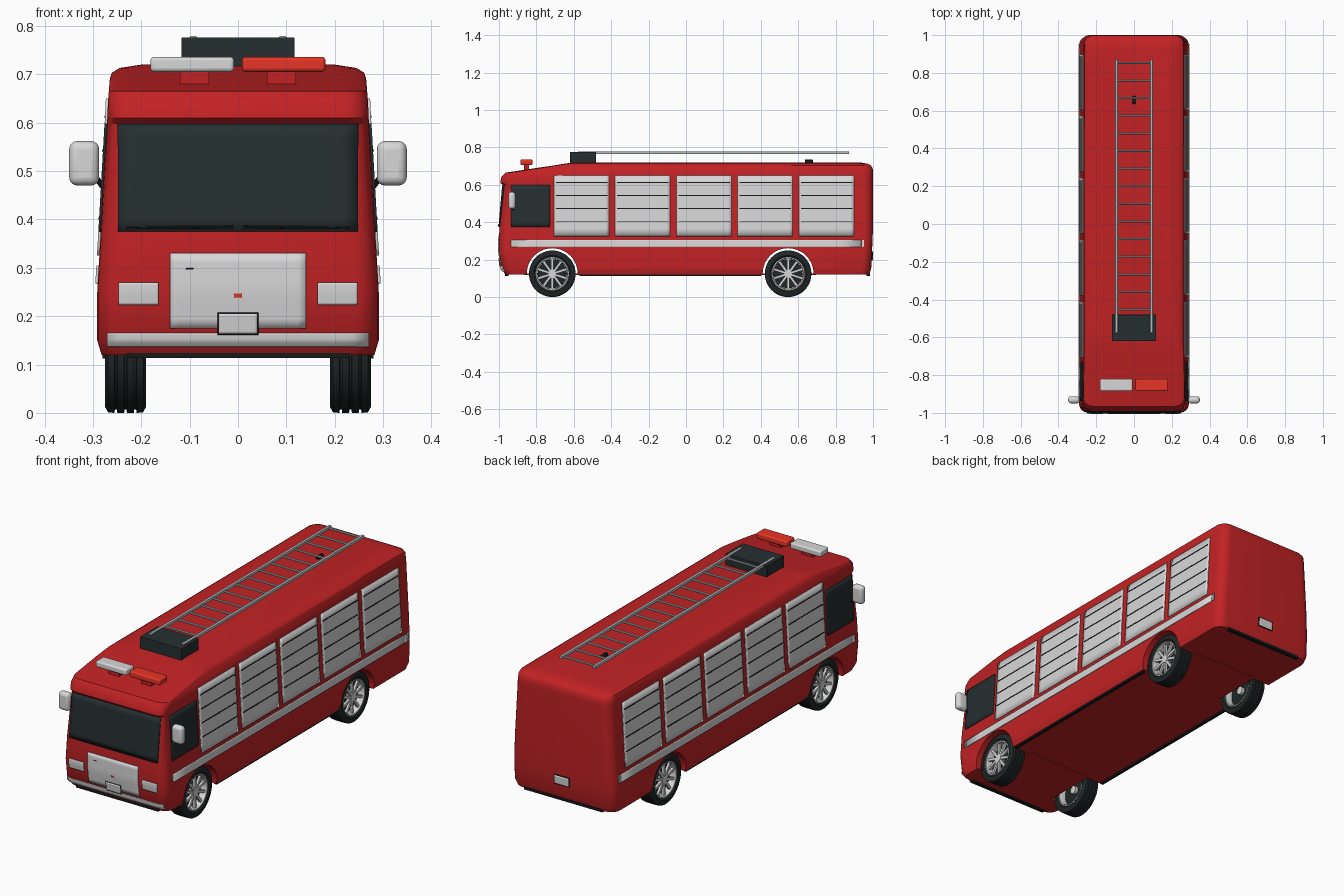
import bpy, bmesh, math
from mathutils import Vector, Matrix

if "Cube" in bpy.data.objects:
    bpy.data.objects.remove(bpy.data.objects["Cube"], do_unlink=True)


def material(name, colour, rough=0.5):
    m = bpy.data.materials.new(name)
    m.use_nodes = True
    m.diffuse_color = (*colour, 1)
    node = m.node_tree.nodes["Principled BSDF"]
    node.inputs["Base Color"].default_value = (*colour, 1)
    node.inputs["Roughness"].default_value = rough
    return m


RED = material("body_red", (0.54, 0.016, 0.018))
WHITE = material("panel_white", (0.68, 0.68, 0.68))
GLASS = material("dark_glass", (0.018, 0.028, 0.03))
TYRE = material("tyre_black", (0.014, 0.019, 0.019))
METAL = material("ladder_grey", (0.48, 0.49, 0.5))
BEACON = material("beacon_red", (0.8, 0.035, 0.02))
LINE = material("line_black", (0.008, 0.009, 0.01))

parts = []


def finish(name, bm, mat):
    bmesh.ops.recalc_face_normals(bm, faces=bm.faces)
    me = bpy.data.meshes.new(name)
    bm.to_mesh(me)
    bm.free()
    me.materials.append(mat)
    ob = bpy.data.objects.new(name, me)
    bpy.context.collection.objects.link(ob)
    parts.append(ob)
    return ob


def box(name, lo, hi, mat, bevel=0.0):
    bm = bmesh.new()
    lo, hi = Vector(lo), Vector(hi)
    bmesh.ops.create_cube(bm, size=1, matrix=Matrix.Translation((lo + hi) / 2)
                          @ Matrix.Diagonal((*(hi - lo), 1)))
    ob = finish(name, bm, mat)
    if bevel:
        mod = ob.modifiers.new("round", "BEVEL")
        mod.width, mod.segments = bevel, 4
    return ob


def rod(name, a, b, r, mat, sides=10):
    bm = bmesh.new()
    a, b = Vector(a), Vector(b)
    turn = (b - a).to_track_quat("Z", "Y").to_matrix().to_4x4()
    bmesh.ops.create_cone(bm, cap_ends=True, segments=sides, radius1=r, radius2=r,
                          depth=(b - a).length, matrix=Matrix.Translation((a + b) / 2) @ turn)
    return finish(name, bm, mat)


# Body outline by height: z, half width, front y, rear y
LEVELS = [(0.12, 0.282, -0.965, 0.98), (0.15, 0.291, -0.987, 0.99), (0.25, 0.291, -1.0, 0.995),
          (0.37, 0.284, -0.998, 1.0), (0.598, 0.271, -0.978, 1.0), (0.61, 0.270, -0.993, 1.0),
          (0.64, 0.269, -0.988, 1.0), (0.665, 0.267, -0.965, 1.0), (0.69, 0.265, -0.80, 0.998),
          (0.703, 0.261, -0.71, 0.988), (0.713, 0.245, -0.65, 0.97), (0.72, 0.20, -0.60, 0.93)]
CORNER = 0.05


def outline(z):
    for a, b in zip(LEVELS, LEVELS[1:]):
        if z <= b[0]:
            t = (z - a[0]) / (b[0] - a[0])
            return [p + (q - p) * t for p, q in zip(a[1:], b[1:])]
    return LEVELS[-1][1:]


def end_y(x, z, end):
    # y of the front (-1) or rear (+1) face, including the rounded corner
    w, front, rear = outline(z)
    d = min(max(abs(x) - (w - CORNER), 0), CORNER)
    inset = CORNER - math.sqrt(CORNER ** 2 - d * d)
    return front + inset if end < 0 else rear - inset


# Body shell: stacked rounded rectangles
bm = bmesh.new()
rings = []
for z, w, front, rear in LEVELS:
    ring = []
    for k, (sx, y) in enumerate([(1, rear), (-1, rear), (-1, front), (1, front)]):
        sy = 1 if y > 0 else -1
        for i in range(7):
            a = math.pi / 2 * (k + i / 6)
            ring.append(bm.verts.new((sx * (w - CORNER) + CORNER * math.cos(a),
                                      y - sy * CORNER + CORNER * math.sin(a), z)))
    rings.append(ring)
for r, s in zip(rings, rings[1:]):
    for i in range(len(r)):
        j = (i + 1) % len(r)
        bm.faces.new((r[i], r[j], s[j], s[i]))
bm.faces.new(rings[0][::-1])
bm.faces.new(rings[-1])
body = finish("body", bm, RED)

# Wheel arches cut through the body
AXLES = {"front": -0.715, "rear": 0.546}
for label, y in AXLES.items():
    cutter = rod("arch_cutter", (-0.5, y, 0.125), (0.5, y, 0.125), 0.136, RED, 48)
    mod = body.modifiers.new("arch", "BOOLEAN")
    mod.operation, mod.solver, mod.object = "DIFFERENCE", "EXACT", cutter
    bpy.context.view_layer.objects.active = body
    bpy.ops.object.modifier_apply(modifier=mod.name)
    parts.remove(cutter)
    bpy.data.objects.remove(cutter, do_unlink=True)
    box(label + "_floor", (-0.185, y - 0.15, 0.119), (0.185, y + 0.15, 0.125), RED)


def patch(name, face, u0, u1, z0, z1, mat, off=0.002):
    # Thin plate hugging the shell; face is left, right, front or rear
    bm = bmesh.new()
    rows = []
    for j in range(9):
        z = z0 + (z1 - z0) * j / 8
        row = []
        for i in range(17):
            u = u0 + (u1 - u0) * i / 16
            if face in ("left", "right"):
                s = 1 if face == "left" else -1
                co = (s * (outline(z)[0] + off), u, z)
            else:
                s = -1 if face == "front" else 1
                co = (u, end_y(u, z, s) + s * off, z)
            row.append(bm.verts.new(co))
        rows.append(row)
    for r, s in zip(rows, rows[1:]):
        for i in range(16):
            bm.faces.new((r[i], r[i + 1], s[i + 1], s[i]))
    ob = finish(name, bm, mat)
    mod = ob.modifiers.new("thickness", "SOLIDIFY")
    mod.thickness, mod.offset = 0.006, 0
    return ob


# Side windows, shutters and stripes
for side, s in (("left", 1), ("right", -1)):
    patch(side + "_window", side, -0.936, -0.727, 0.374, 0.598, GLASS)
    patch(side + "_stripe", side, -0.936, 0.936, 0.267, 0.305, WHITE)
    patch(side + "_stripe_end", side, 0.942, 0.952, 0.267, 0.305, WHITE)
    for i in range(5):
        y = -0.706 + 0.3275 * i
        patch(f"{side}_shutter_{i}", side, y, y + 0.294, 0.325, 0.65, WHITE)
        for k in range(4):
            z = 0.40 + 0.07 * k
            patch(f"{side}_slat_line_{i}_{k}", side, y + 0.01, y + 0.285, z, z + 0.005, LINE, 0.0035)
    box(side + "_sill", (s * 0.265, -0.57, 0.112), (s * 0.28, 0.4, 0.124), LINE)
    # Mirror on a short arm
    box(side + "_mirror", (s * 0.287, -0.95, 0.47), (s * 0.349, -0.912, 0.562), WHITE, 0.017)
    rod(side + "_mirror_arm", (s * 0.27, -0.925, 0.455), (s * 0.30, -0.93, 0.495), 0.006, LINE)
    patch(side + "_headlight", "front", s * 0.164, s * 0.247, 0.223, 0.27, WHITE)
    # Wiper
    rod(side + "_wiper", (s * 0.01, -1.004, 0.384), (s * 0.23, -1.0, 0.382), 0.003, LINE, 6)

# Front and rear details
patch("windscreen", "front", -0.248, 0.248, 0.375, 0.597, GLASS)
patch("grille_panel", "front", -0.141, 0.141, 0.175, 0.33, WHITE)
patch("front_bumper_stripe", "front", -0.27, 0.27, 0.138, 0.165, WHITE)
patch("front_plate_frame", "front", -0.042, 0.042, 0.161, 0.208, LINE, 0.004)
patch("front_plate", "front", -0.039, 0.039, 0.164, 0.205, WHITE, 0.0055)
patch("grille_badge", "front", -0.008, 0.008, 0.239, 0.247, BEACON, 0.0035)
patch("grille_latch", "front", -0.107, -0.092, 0.296, 0.299, LINE, 0.0035)
patch("rear_plate_frame", "rear", -0.042, 0.042, 0.196, 0.243, LINE)
patch("rear_plate", "rear", -0.039, 0.039, 0.199, 0.24, WHITE, 0.0035)
box("front_lip", (-0.23, -0.968, 0.113), (0.23, -0.95, 0.124), LINE)
box("rear_lip", (-0.22, 0.965, 0.113), (0.22, 0.985, 0.126), LINE)

# Roof lights
box("white_roof_light", (-0.181, -0.885, 0.705), (-0.008, -0.82, 0.736), WHITE, 0.008)
box("red_roof_light", (0.008, -0.885, 0.705), (0.181, -0.82, 0.736), BEACON, 0.008)
for s in (-1, 1):
    box("roof_light_foot", (s * 0.06, -0.865, 0.66), (s * 0.12, -0.84, 0.71), RED)

# Ladder and its mount
box("ladder_mount", (-0.117, -0.62, 0.70), (0.117, -0.48, 0.776), GLASS, 0.003)
for s in (-1, 1):
    box("ladder_rail", (s * 0.085, -0.577, 0.764), (s * 0.1, 0.872, 0.779), METAL, 0.003)
for i in range(15):
    y = -0.453 + 0.0933 * i
    rod(f"ladder_rung_{i}", (-0.09, y, 0.771), (0.09, y, 0.771), 0.0055, METAL, 8)
box("ladder_rest", (-0.008, 0.635, 0.715), (0.008, 0.678, 0.735), LINE, 0.005)


def lathe(name, profile, centre, s, mat, steps=48):
    # Closed profile of (x, radius) turned about the axle
    bm = bmesh.new()
    rings = [[bm.verts.new((centre[0] + s * x, centre[1] + r * math.cos(math.tau * i / steps),
                            centre[2] + r * math.sin(math.tau * i / steps)))
              for i in range(steps)] for x, r in profile]
    for a, b in zip(rings, rings[1:] + rings[:1]):
        for i in range(steps):
            j = (i + 1) % steps
            bm.faces.new((a[i], a[j], b[j], b[i]))
    return finish(name, bm, mat)


# Tyre section: rounded shoulders and three tread grooves
half = [(-0.034, 0.086), (-0.0425, 0.098), (-0.0425, 0.112), (-0.036, 0.1235)]
tread = []
for g in (-0.02, 0, 0.02):
    tread += [(g - 0.003, 0.1245), (g - 0.002, 0.118), (g + 0.002, 0.118), (g + 0.003, 0.1245)]
TYRE_SECTION = half + tread + [(-x, r) for x, r in reversed(half)]
RIM_SECTION = [(-0.036, 0.089), (-0.036, 0.083), (-0.025, 0.079), (0.025, 0.079), (0.037, 0.083),
               (0.037, 0.089)]

# Wheels with ten spokes
for label, y in AXLES.items():
    for side, s in (("left", 1), ("right", -1)):
        name = f"{label}_{side}_"
        c = Vector((s * 0.2325, y, 0.1245))
        out = Vector((s, 0, 0))
        lathe(name + "tyre", TYRE_SECTION, c, s, TYRE)
        lathe(name + "rim", RIM_SECTION, c, s, WHITE)
        rod(name + "brake_disc", c - out * 0.004, c + out * 0.004, 0.078, TYRE, 32)
        rod(name + "hub", c - out * 0.02, c + out * 0.032, 0.02, WHITE, 20)
        bm = bmesh.new()
        for i in range(10):
            turn = Matrix.Rotation(math.tau * i / 10, 4, "X")
            bmesh.ops.create_cube(bm, size=1, matrix=Matrix.Translation(c + out * 0.024) @ turn
                                  @ Matrix.Translation((0, 0, 0.048))
                                  @ Matrix.Diagonal((0.012, 0.013, 0.068, 1)))
        finish(name + "spokes", bm, WHITE)

# Smooth shading with sharp edges kept
bpy.ops.object.select_all(action="DESELECT")
for ob in parts:
    ob.select_set(True)
bpy.context.view_layer.objects.active = body
bpy.ops.object.shade_smooth_by_angle(angle=math.radians(35))
